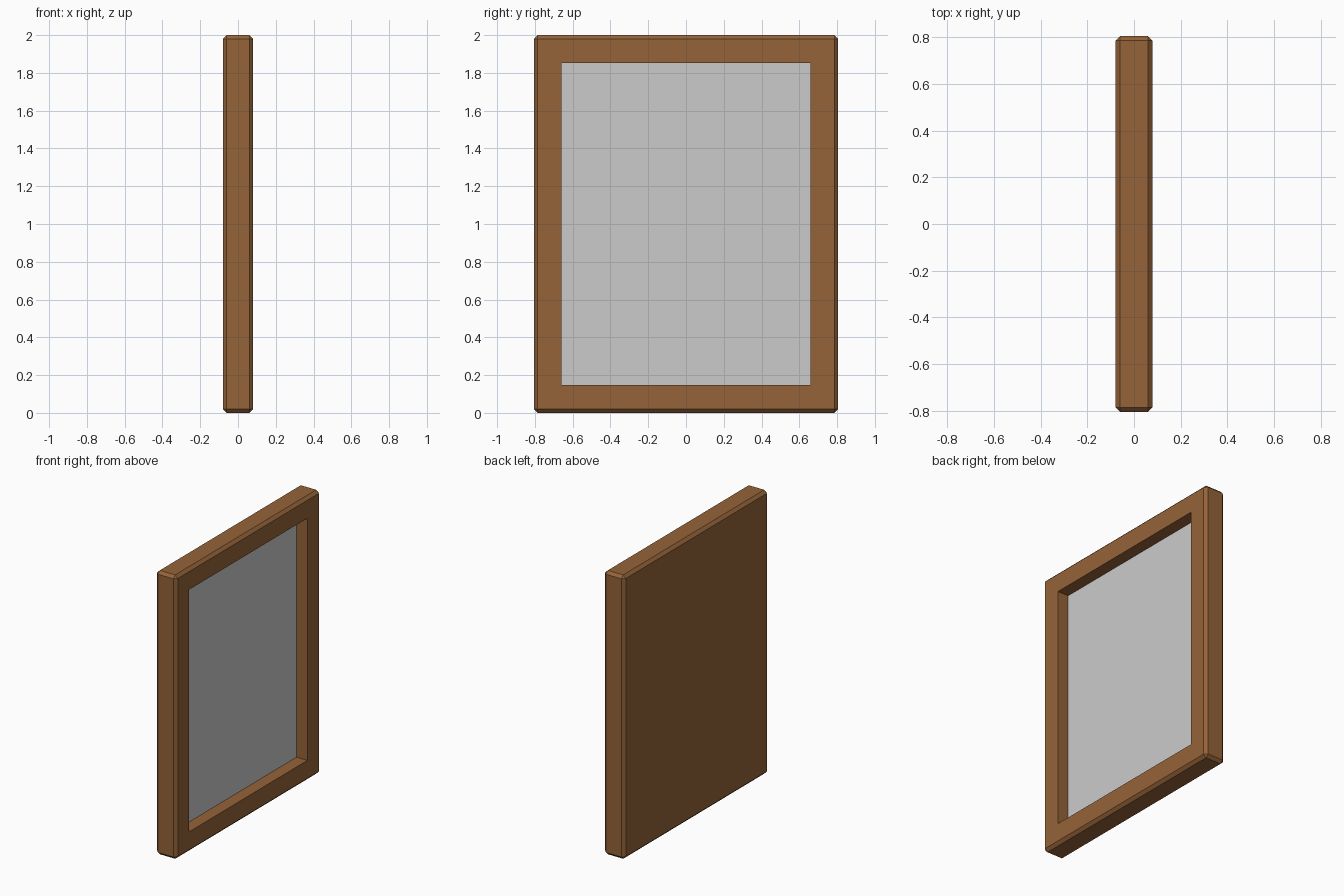
import bpy, bmesh
from mathutils import Matrix

if "Cube" in bpy.data.objects:
    bpy.data.objects.remove(bpy.data.objects["Cube"])

THICK, WIDTH, HEIGHT = 0.16, 1.61, 2.0
CHAMFER, BORDER, DEPTH = 0.02, 0.127, 0.09


def material(name, color):
    mat = bpy.data.materials.new(name)
    mat.diffuse_color = color
    mat.use_nodes = True
    mat.node_tree.nodes["Principled BSDF"].inputs["Base Color"].default_value = mat.diffuse_color
    return mat


def box(bm, size, centre):
    bmesh.ops.create_cube(bm, size=1, matrix=Matrix.Translation(centre) @ Matrix.Diagonal((*size, 1)))


def finish(bm, name, mat=None):
    bmesh.ops.recalc_face_normals(bm, faces=bm.faces)
    mesh = bpy.data.meshes.new(name)
    bm.to_mesh(mesh)
    bm.free()
    if mat:
        mesh.materials.append(mat)
    obj = bpy.data.objects.new(name, mesh)
    bpy.context.collection.objects.link(obj)
    return obj


# Wooden frame: chamfered slab with a sharp-edged pocket in its +x face
bm = bmesh.new()
box(bm, (THICK, WIDTH, HEIGHT), (0, 0, HEIGHT / 2))
bmesh.ops.bevel(bm, geom=bm.edges[:], offset=CHAMFER, offset_type='OFFSET', segments=1,
                profile=0.5, affect='EDGES')
face = max(bm.faces, key=lambda f: f.calc_center_median().x)
bmesh.ops.inset_individual(bm, faces=[face], thickness=BORDER, use_even_offset=True)
pocket = bmesh.ops.extrude_discrete_faces(bm, faces=[face])["faces"][0]
bmesh.ops.translate(bm, verts=pocket.verts[:], vec=(-DEPTH, 0, 0))
open_y = max(v.co.y for v in pocket.verts) * 2
open_z = max(v.co.z for v in pocket.verts) * 2 - HEIGHT
finish(bm, "wooden_frame", material("wood", (0.30, 0.125, 0.04, 1)))

# Grey pane lying on the pocket floor
bm = bmesh.new()
box(bm, (0.01, open_y, open_z), (THICK / 2 - DEPTH, 0, HEIGHT / 2))
finish(bm, "pane")
